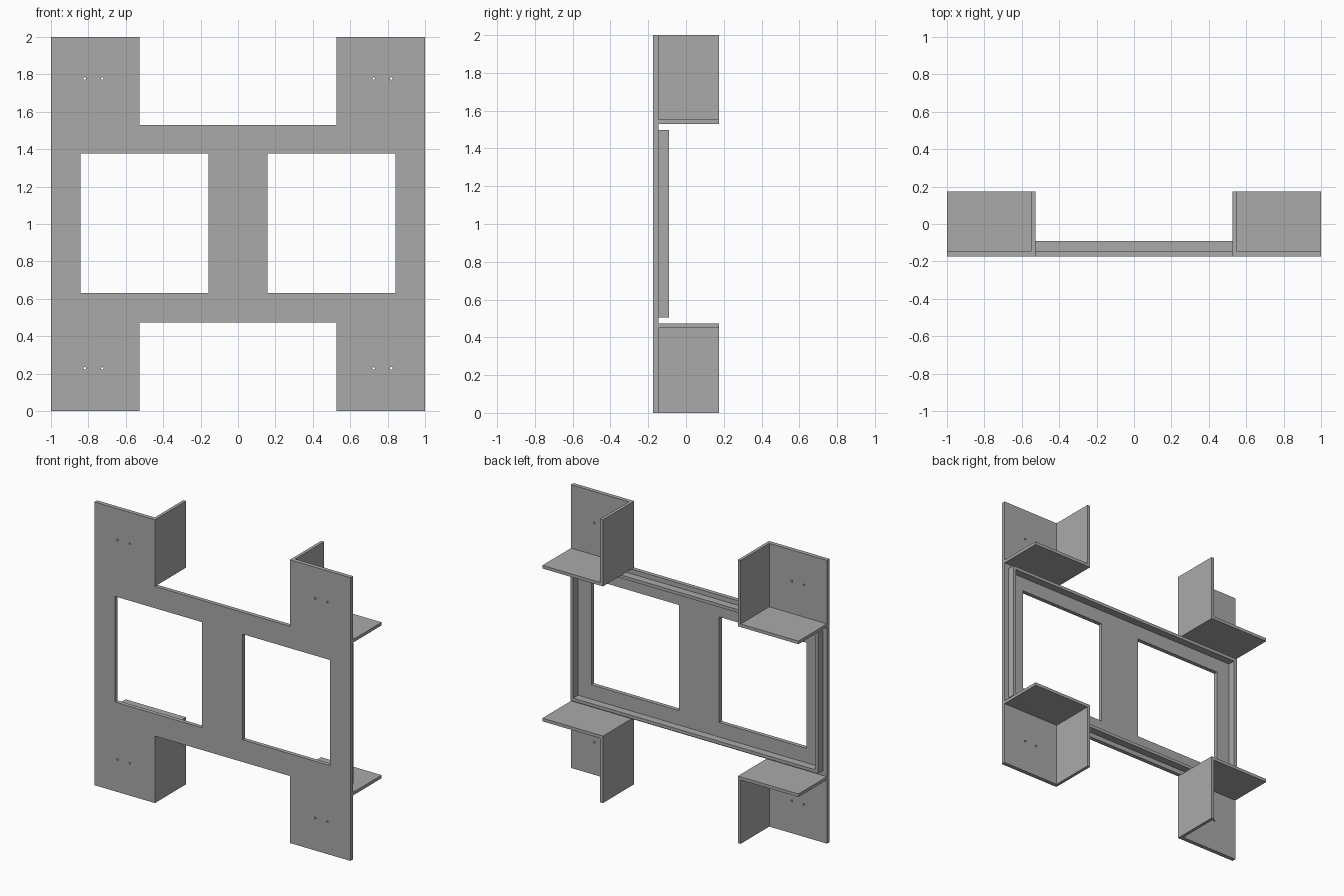
import bpy
import math

cube = bpy.data.objects.get("Cube")
if cube:
    bpy.data.objects.remove(cube, do_unlink=True)

# Overall depth and sheet thicknesses
FRONT, BACK = -0.174, 0.174
PLATE_BACK = -0.145
SHEET = 0.022
RIM_BACK = -0.091
ARM_X = 0.527            # inner edge of the corner arms
BAR_LOW, BAR_HIGH = 0.473, 1.53

grey = bpy.data.materials.new("plain grey")
grey.use_nodes = True
colour = (0.4, 0.4, 0.4, 1)
grey.diffuse_color = colour
grey.node_tree.nodes["Principled BSDF"].inputs["Base Color"].default_value = colour


def box(name, x, y, z):
    """Box spanning the given (low, high) ranges."""
    spans = [sorted(r) for r in (x, y, z)]
    bpy.ops.mesh.primitive_cube_add(size=1, location=[(a + b) / 2 for a, b in spans])
    ob = bpy.context.object
    ob.name = name
    ob.scale = [b - a for a, b in spans]
    bpy.ops.object.transform_apply(location=False, rotation=False, scale=True)
    ob.data.materials.append(grey)
    return ob


def loop(curve, points):
    """Closed straight-sided outline."""
    spline = curve.splines.new("POLY")
    spline.points.add(len(points) - 1)
    for p, (x, z) in zip(spline.points, points):
        p.co = (x, z, 0, 1)
    spline.use_cyclic_u = True


def rectangle(x1, x2, z1, z2):
    return [(x1, z1), (x2, z1), (x2, z2), (x1, z2)]


# Front plate: H-shaped sheet with two windows and screw holes
profile = bpy.data.curves.new("front_plate_profile", "CURVE")
profile.dimensions = "2D"
profile.fill_mode = "BOTH"
profile.extrude = (PLATE_BACK - FRONT) / 2
loop(profile, [(-1, 0), (-ARM_X, 0), (-ARM_X, BAR_LOW), (ARM_X, BAR_LOW),
               (ARM_X, 0), (1, 0), (1, 2), (ARM_X, 2),
               (ARM_X, BAR_HIGH), (-ARM_X, BAR_HIGH), (-ARM_X, 2), (-1, 2)])
for side in (-1, 1):
    loop(profile, rectangle(side * 0.158, side * 0.841, 0.63, 1.376))
    for hx in (0.725, 0.819):
        for hz in (0.228, 1.778):
            ring = [i * math.tau / 12 for i in range(12)]
            loop(profile, [(side * hx + 0.007 * math.cos(a),
                            hz + 0.007 * math.sin(a)) for a in ring])
plate = bpy.data.objects.new("front_plate", profile)
bpy.context.collection.objects.link(plate)
plate.rotation_euler.x = math.pi / 2
plate.location.y = (FRONT + PLATE_BACK) / 2
bpy.ops.object.select_all(action="DESELECT")
plate.select_set(True)
bpy.context.view_layer.objects.active = plate
bpy.ops.object.convert(target="MESH")
bpy.ops.object.shade_flat()
plate.data.materials.clear()
plate.data.materials.append(grey)

# Corner brackets: one upright and one level flange behind each arm
depth = (PLATE_BACK, BACK)
for side, side_name in ((-1, "right"), (1, "left")):
    for level, edge, end, step in (("lower", BAR_LOW, 0, -SHEET),
                                   ("upper", BAR_HIGH, 2, SHEET)):
        tag = f"{level}_{side_name}"
        box(f"{tag}_upright_flange", (side * ARM_X, side * (ARM_X + SHEET)),
            depth, (edge, end))
        box(f"{tag}_level_flange", (side * (ARM_X + SHEET), side),
            depth, (edge, edge + step))

# Raised rim around the back of the plate
RIM_X, RIM_LOW, RIM_HIGH = 0.967, 0.506, 1.497
rim_depth = (PLATE_BACK, RIM_BACK)
for side, side_name in ((-1, "right"), (1, "left")):
    box(f"{side_name}_rim", (side * RIM_X, side * (RIM_X - SHEET)),
        rim_depth, (RIM_LOW, RIM_HIGH))
inner = RIM_X - SHEET
box("lower_rim", (-inner, inner), rim_depth, (RIM_LOW, RIM_LOW + SHEET))
box("upper_rim", (-inner, inner), rim_depth, (RIM_HIGH - SHEET, RIM_HIGH))
